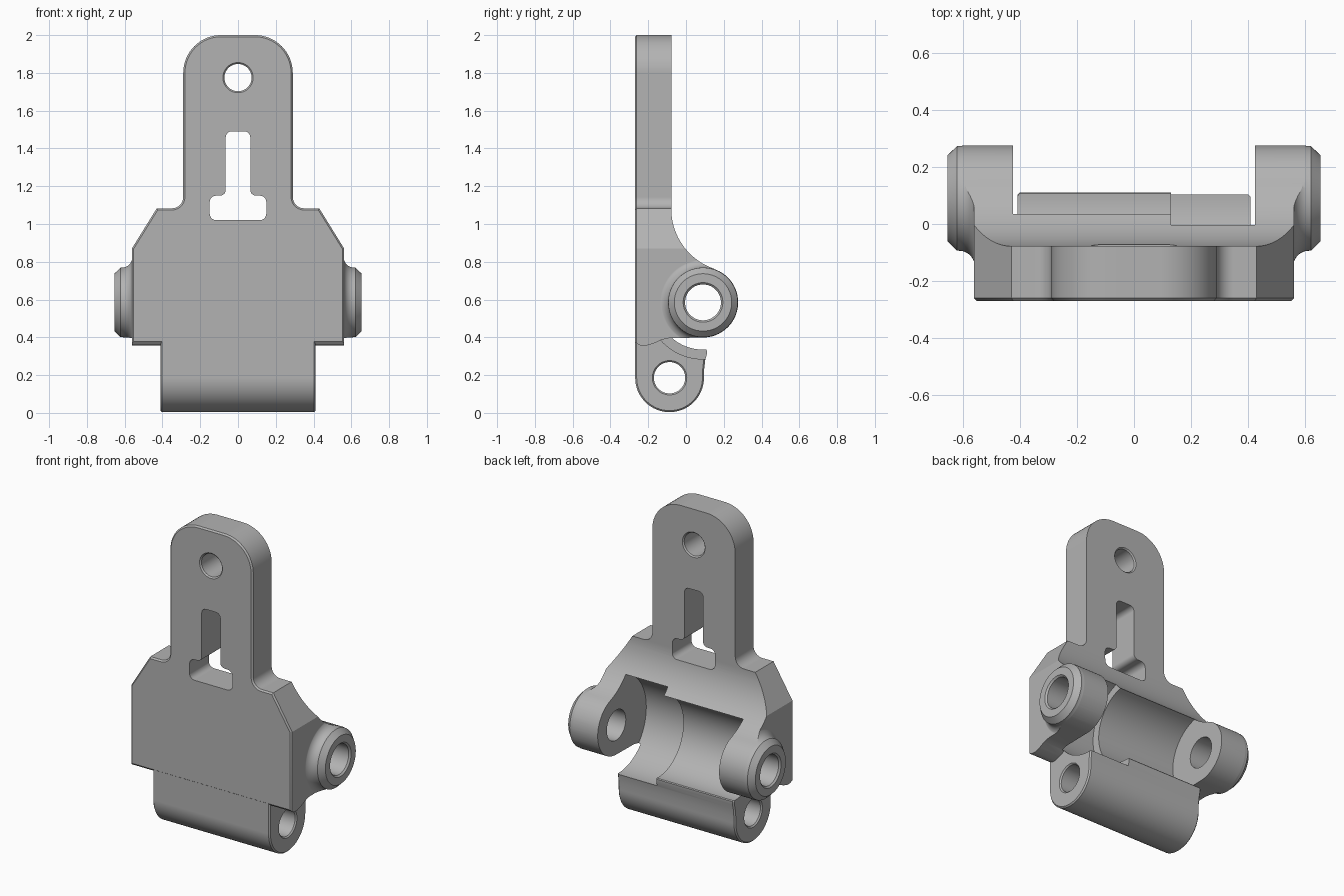
import bpy, bmesh
from math import sin, cos, radians, tau

if "Cube" in bpy.data.objects:
    bpy.data.objects.remove(bpy.data.objects["Cube"])

grey = bpy.data.materials.new("plain grey")
grey.use_nodes = True
grey.diffuse_color = (0.45, 0.45, 0.45, 1)
grey.node_tree.nodes["Principled BSDF"].inputs["Base Color"].default_value = (0.45, 0.45, 0.45, 1)


def arc(cx, cy, r, start, end, n=12):
    """Points on an arc, angles in degrees."""
    angles = [radians(start + (end - start) * i / n) for i in range(n + 1)]
    return [(cx + r * cos(a), cy + r * sin(a)) for a in angles]


def mirrored(half):
    """Close a right-hand half outline with its mirror image."""
    return half + [(-x, z) for x, z in reversed(half)]


def finish(name, bm):
    bmesh.ops.recalc_face_normals(bm, faces=bm.faces)
    mesh = bpy.data.meshes.new(name)
    bm.to_mesh(mesh)
    bm.free()
    mesh.materials.append(grey)
    obj = bpy.data.objects.new(name, mesh)
    bpy.context.collection.objects.link(obj)
    return obj


def prism(name, points, axis, lo, hi, bevel=0):
    """Extrude an outline along x or y, optionally chamfering both caps."""
    bm = bmesh.new()

    def place(p, d):
        return (d, p[0], p[1]) if axis == "x" else (p[0], d, p[1])

    rings = [[bm.verts.new(place(p, d)) for p in points] for d in (lo, hi)]
    caps = [bm.faces.new(ring) for ring in rings]
    for i in range(len(points)):
        bm.faces.new((rings[0][i - 1], rings[0][i], rings[1][i], rings[1][i - 1]))
    bmesh.ops.recalc_face_normals(bm, faces=bm.faces)
    if bevel:
        edges = [e for cap in caps for e in cap.edges]
        bmesh.ops.bevel(bm, geom=edges, offset=bevel, segments=1, affect="EDGES")
    return finish(name, bm)


def lathe(name, axis, centre, profile, n=64):
    """Turn (position, radius) pairs about an axis along x or y."""
    bm = bmesh.new()
    rings = []
    for d, r in profile:
        ring = []
        for i in range(n):
            u, v = centre[0] + r * cos(tau * i / n), centre[1] + r * sin(tau * i / n)
            ring.append(bm.verts.new((d, u, v) if axis == "x" else (u, d, v)))
        rings.append(ring)
    for a, b in zip(rings, rings[1:]):
        for i in range(n):
            bm.faces.new((a[i - 1], a[i], b[i], b[i - 1]))
    bm.faces.new(rings[0])
    bm.faces.new(rings[-1])
    return finish(name, bm)


def combine(target, tool, operation):
    """Apply a boolean and discard the tool."""
    mod = target.modifiers.new("cut", "BOOLEAN")
    mod.operation, mod.object, mod.solver = operation, tool, "EXACT"
    bpy.context.view_layer.objects.active = target
    bpy.ops.object.modifier_apply(modifier=mod.name)
    bpy.data.objects.remove(tool)


LUG = (0.09, 0.585)       # y, z of the upper pivot
BARREL = (-0.087, 0.186)  # y, z of the lower pivot

# Front outline: shouldered body with a rounded tab on top
outline = [(0.562, 0.3), (0.562, 0.87), (0.43, 1.083)]
outline += arc(0.35, 1.143, 0.06, 270, 180, 8)
outline += arc(0.09, 1.8, 0.2, 0, 90, 16)
bracket = prism("hinge_bracket", mirrored(outline), "y", -0.27, 0.4, 0.009)

# Side bosses with a filleted root and chamfered end
boss = [(0.45, 0.239)] + arc(0.615, 0.239, 0.055, 180, 270, 8) + [(0.622, 0.184), (0.655, 0.152)]
for side in (-1, 1):
    combine(bracket, lathe("boss", "x", LUG, [(side * d, r) for d, r in boss]), "UNION")

# Side silhouette: thin tab sweeping down into the round lugs
silhouette = [(-0.4, 2.1), (-0.077, 2.1)]
silhouette += arc(0.257, 1.08, 0.335, 180, 251.5, 24)
silhouette += arc(*LUG, 0.186, 71.5, -90, 36)
silhouette += [(-0.09, 0.396), (-0.13, 0.387), (-0.17, 0.368), (-0.21, 0.356),
               (-0.24, 0.357), (-0.26, 0.366), (-0.28, 0.39), (-0.4, 0.39)]
combine(bracket, prism("silhouette", silhouette, "x", -1, 1), "INTERSECT")

# Lower barrel with a hooked lip
barrel = [(-0.269, 0.5)] + arc(*BARREL, 0.182, 180, 360, 32)
barrel += [(0.096, 0.23), (0.102, 0.28), (0.11, 0.31), (0.111, 0.33), (0.1, 0.345),
           (0.02, 0.36), (-0.1, 0.5)]
combine(bracket, prism("barrel", barrel, "x", -0.41, 0.41, 0.008), "UNION")

# Trough between the lugs, wider at the left end
for start, radius in ((-0.425, 0.25), (0.13, 0.3)):
    trough = lathe("trough", "x", LUG, [(start, radius), (0.425, radius)], 96)
    combine(bracket, trough, "DIFFERENCE")

# Keyhole slot in the tab
slot = arc(0.115, 1.055, 0.035, -90, 0, 6) + arc(0.115, 1.115, 0.035, 0, 90, 6)
slot += arc(0.095, 1.18, 0.03, 270, 180, 6) + arc(0.035, 1.46, 0.03, 0, 90, 6)
combine(bracket, prism("slot", mirrored(slot), "y", -0.5, 0.5), "DIFFERENCE")

# Round holes with chamfered rims
holes = (
    ("y", (0, 1.775), [(-0.3, 0.11), (-0.262, 0.072), (-0.085, 0.072), (-0.05, 0.107)]),
    ("x", LUG, [(-0.7, 0.15), (-0.645, 0.095), (0.645, 0.095), (0.7, 0.15)]),
    ("x", BARREL, [(-0.44, 0.121), (-0.402, 0.083), (0.402, 0.083), (0.44, 0.121)]),
)
for axis, centre, profile in holes:
    combine(bracket, lathe("hole", axis, centre, profile), "DIFFERENCE")

# Smooth the curved faces, keep the edges crisp
bpy.ops.object.select_all(action="DESELECT")
bracket.select_set(True)
bpy.context.view_layer.objects.active = bracket
bpy.ops.object.shade_smooth_by_angle(angle=radians(25))
weighted = bracket.modifiers.new("even shading", "WEIGHTED_NORMAL")
weighted.keep_sharp = True
